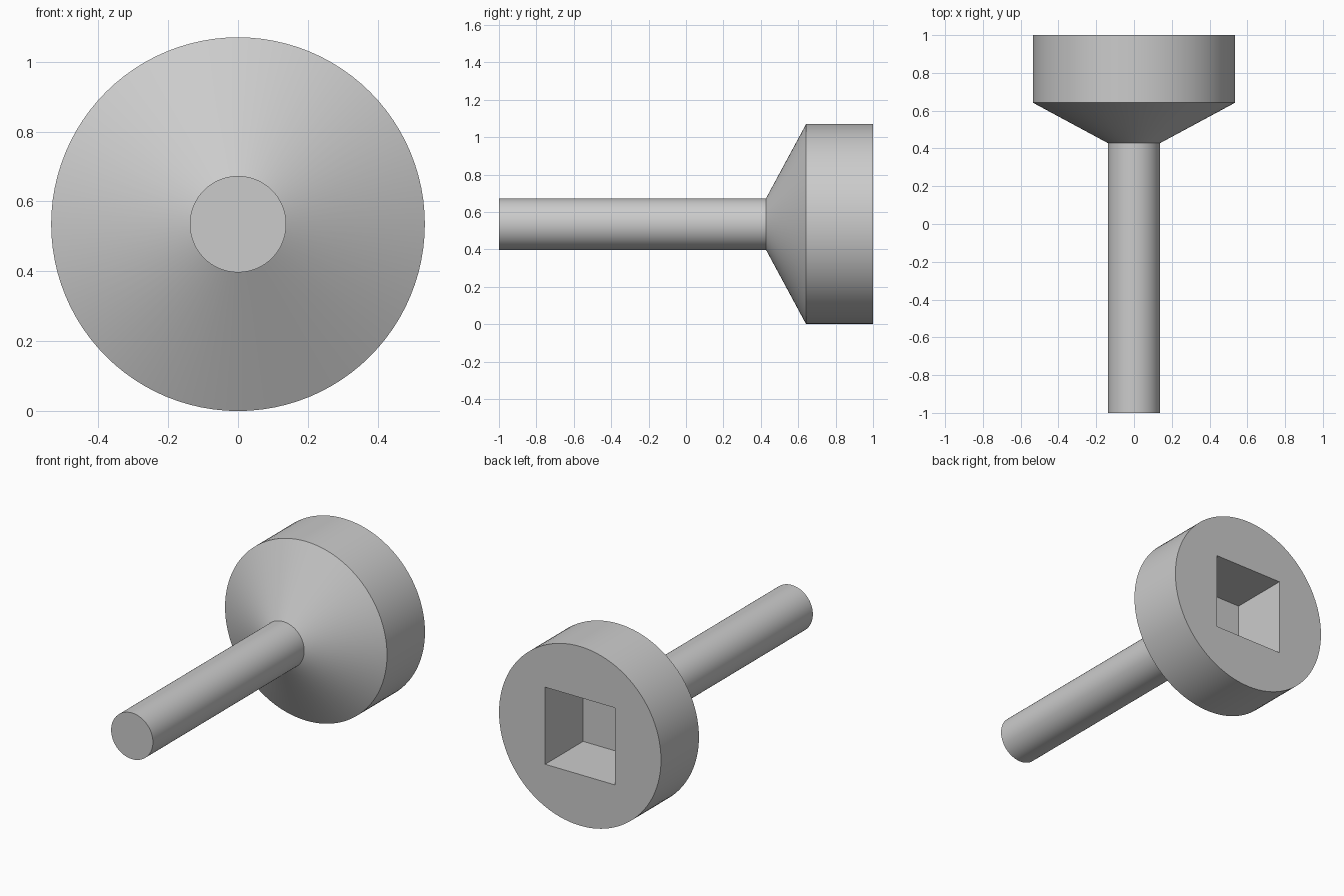
import bpy, bmesh, math
from mathutils import Matrix

cube = bpy.data.objects.get("Cube")
if cube:
    bpy.data.objects.remove(cube, do_unlink=True)

SEGMENTS = 96
RADIUS, SHAFT_RADIUS = 0.535, 0.138
FRONT, NECK, SHOULDER, BACK = -1.0, 0.428, 0.642, 1.0
SOCKET = 0.46

grey = bpy.data.materials.new("plain grey")
grey.use_nodes = True
colour = (0.6, 0.6, 0.6, 1)
grey.diffuse_color = colour
grey.node_tree.nodes["Principled BSDF"].inputs["Base Color"].default_value = colour


def ring(bm, radius, y):
    step = 2 * math.pi / SEGMENTS
    return [bm.verts.new((radius * math.cos(i * step), y, RADIUS + radius * math.sin(i * step)))
            for i in range(SEGMENTS)]


# Turned body: shaft, flared neck and round head
bm = bmesh.new()
profile = [(SHAFT_RADIUS, FRONT), (SHAFT_RADIUS, NECK), (RADIUS, SHOULDER), (RADIUS, BACK)]
rings = [ring(bm, r, y) for r, y in profile]
for a, b in zip(rings, rings[1:]):
    for i in range(SEGMENTS):
        j = (i + 1) % SEGMENTS
        bm.faces.new((a[i], a[j], b[j], b[i]))
bm.faces.new(rings[0])
bm.faces.new(rings[-1])
bmesh.ops.recalc_face_normals(bm, faces=bm.faces)
mesh = bpy.data.meshes.new("socket_head_shaft")
bm.to_mesh(mesh)
bm.free()
body = bpy.data.objects.new("socket_head_shaft", mesh)
bpy.context.collection.objects.link(body)
mesh.materials.append(grey)

# Square socket cut into the back of the head, down to the shoulder
bm = bmesh.new()
depth = 2 * (BACK - SHOULDER)
bmesh.ops.create_cube(bm, size=1, matrix=Matrix.Translation((0, BACK, RADIUS))
                      @ Matrix.Diagonal((SOCKET, depth, SOCKET, 1)))
cut_mesh = bpy.data.meshes.new("socket_cutter")
bm.to_mesh(cut_mesh)
bm.free()
cut_mesh.materials.append(grey)
cutter = bpy.data.objects.new("socket_cutter", cut_mesh)
bpy.context.collection.objects.link(cutter)

cut = body.modifiers.new("square_socket", 'BOOLEAN')
cut.operation = 'DIFFERENCE'
cut.solver = 'EXACT'
cut.object = cutter
bpy.context.view_layer.objects.active = body
body.select_set(True)
bpy.ops.object.modifier_apply(modifier=cut.name)
bpy.data.objects.remove(cutter, do_unlink=True)

# Smooth round walls, sharp edges between the parts
bpy.ops.object.shade_smooth_by_angle(angle=math.radians(25))
